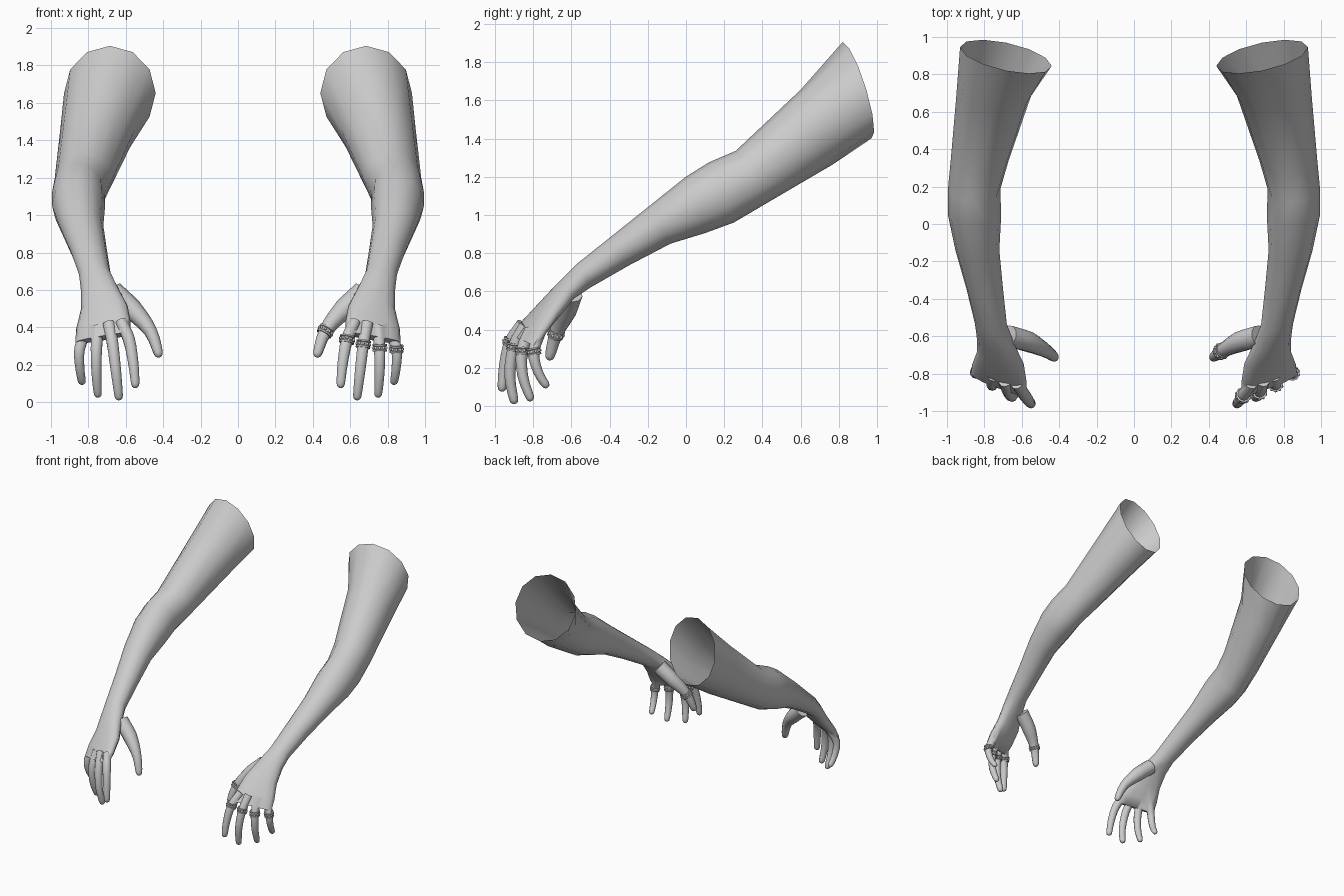
import bpy, bmesh, math
from mathutils import Vector, Matrix

if "Cube" in bpy.data.objects:
    bpy.data.objects.remove(bpy.data.objects["Cube"])

SIDES = 12


def add_object(name, bm):
    bmesh.ops.recalc_face_normals(bm, faces=bm.faces)
    mesh = bpy.data.meshes.new(name)
    bm.to_mesh(mesh)
    bm.free()
    obj = bpy.data.objects.new(name, mesh)
    bpy.context.collection.objects.link(obj)
    return obj


def smooth(obj, degrees):
    bpy.ops.object.select_all(action='DESELECT')
    obj.select_set(True)
    bpy.context.view_layer.objects.active = obj
    bpy.ops.object.shade_smooth_by_angle(angle=math.radians(degrees))


def loft(name, rings, closed=False):
    """Skin a list of point rings; capped at both ends unless closed."""
    bm = bmesh.new()
    rows = [[bm.verts.new(p) for p in ring] for ring in rings]
    pairs = list(zip(rows, rows[1:])) + ([(rows[-1], rows[0])] if closed else [])
    for a, b in pairs:
        n = len(a)
        for i in range(n):
            bm.faces.new((a[i], a[(i + 1) % n], b[(i + 1) % n], b[i]))
    if not closed:
        bm.faces.new(rows[0])
        bm.faces.new(rows[-1])
    return add_object(name, bm)


def power(t, p):
    return math.copysign(abs(t) ** p, t)


def section(top, bottom, xmin, xmax, dy=0, dz=0, p=1):
    """Oval cross-section from its top and bottom (y, z) and its x range."""
    c = Vector(((xmin + xmax) / 2, (top[0] + bottom[0]) / 2, (top[1] + bottom[1]) / 2))
    u = Vector(((xmax - xmin) / 2, dy, dz))
    v = Vector((0, top[0] - bottom[0], top[1] - bottom[1])) / 2
    angles = [2 * math.pi * i / SIDES for i in range(SIDES)]
    return [c + u * power(math.cos(a), p) + v * power(math.sin(a), p) for a in angles]


def circle(c, direction, r, n=10):
    z = direction.normalized()
    x = Vector((1, 0, 0)).cross(z).normalized()
    y = z.cross(x)
    return [c + r * (x * math.cos(2 * math.pi * i / n) + y * math.sin(2 * math.pi * i / n))
            for i in range(n)]


def digit(name, points, radii):
    """Curved tapering finger with a rounded tip."""
    pts = [Vector(p) for p in points]
    ext = [2 * pts[0] - pts[1]] + pts + [2 * pts[-1] - pts[-2]]
    path = []
    for k in range(len(pts) - 1):
        p0, p1, p2, p3 = ext[k:k + 4]
        for t in (0, 1 / 3, 2 / 3):
            c = 0.5 * (2 * p1 + (p2 - p0) * t + (2 * p0 - 5 * p1 + 4 * p2 - p3) * t ** 2
                       + (3 * p1 - p0 - 3 * p2 + p3) * t ** 3)
            path.append((c, radii[k] * (1 - t) + radii[k + 1] * t))
    end = (pts[-1] - pts[-2]).normalized()
    r = radii[-1]
    for a in (0, 35, 65, 82):
        a = math.radians(a)
        path.append((pts[-1] - end * r * (1 - math.sin(a)), r * math.cos(a)))
    rings = []
    for k, (c, rad) in enumerate(path):
        d = path[min(k + 1, len(path) - 1)][0] - path[max(k - 1, 0)][0]
        rings.append(circle(c, d, rad))
    return loft(name, rings)


# Arm from open shoulder end to knuckles
arm = loft("ringed_arm", [
    section((.82, 1.905), (.97, 1.40), .44, .93, .05),
    section((.60, 1.655), (.77, 1.265), .55, .95),
    section((.26, 1.335), (.42, 1.06), .67, .98),
    section((.12, 1.275), (.25, .96), .715, .995),
    section((0, 1.20), (.10, .905), .71, .995),
    section((-.20, 1.04), (-.08, .85), .72, .955),
    section((-.40, .88), (-.30, .735), .70, .895),
    section((-.57, .745), (-.50, .62), .68, .85),
    section((-.675, .64), (-.59, .56), .635, .84, .02, 0, .9),
    section((-.755, .54), (-.675, .47), .59, .84, .03, -.01, .8),
    section((-.83, .44), (-.76, .385), .575, .865, .045, -.02, .75),
    section((-.88, .355), (-.825, .33), .575, .87, .055, -.025, .75),
])

# Fingers and thumb: root, ring position, middle, tip
digits = {
    "thumb": ([(.67, -.60, .59), (.565, -.63, .495), (.468, -.68, .38), (.418, -.718, .24)],
              [.06, .056, .036, .025]),
    "index": ([(.625, -.855, .43), (.583, -.918, .335), (.56, -.95, .21), (.547, -.965, .075)],
              [.032, .033, .029, .023]),
    "middle": ([(.69, -.84, .42), (.67, -.90, .31), (.652, -.922, .16), (.635, -.897, .01)],
               [.034, .032, .029, .023]),
    "third": ([(.75, -.81, .40), (.757, -.857, .29), (.757, -.855, .16), (.748, -.81, .025)],
              [.034, .032, .028, .022]),
    "little": ([(.805, -.76, .40), (.847, -.797, .285), (.845, -.775, .18), (.832, -.725, .095)],
               [.032, .030, .025, .021]),
}
helpers = []
for name, (pts, radii) in digits.items():
    d = digit(name, pts, radii)
    mod = arm.modifiers.new(name, 'BOOLEAN')
    mod.operation, mod.solver, mod.object = 'UNION', 'EXACT', d
    helpers.append(d)
bpy.context.view_layer.update()
mesh = bpy.data.meshes.new_from_object(arm.evaluated_get(bpy.context.evaluated_depsgraph_get()))
arm.modifiers.clear()
arm.data = mesh
for h in helpers:
    bpy.data.objects.remove(h)

# Open the shoulder end
bm = bmesh.new()
bm.from_mesh(mesh)
caps = [f for f in bm.faces if min(v.co.y for v in f.verts) > .795]
bmesh.ops.delete(bm, geom=caps, context='FACES')
bm.to_mesh(mesh)
bm.free()

# Mirrored bare arm
bare = bpy.data.objects.new("bare_arm", mesh.copy())
bare.data.transform(Matrix.Scale(-1, 4, (1, 0, 0)))
bare.data.flip_normals()
bpy.context.collection.objects.link(bare)
smooth(arm, 65)
smooth(bare, 65)

# Finger rings: rimmed band with a row of beads
for name, (pts, radii) in digits.items():
    k = 2 if name == "thumb" else 1
    c = Vector(pts[k])
    axis = (Vector(pts[k + 1]) - Vector(pts[k - 1])).normalized()
    if k == 1:
        axis = (Vector(pts[2]) - c).normalized()
    r = radii[k]
    profile = [(r - .002, -.02), (r + .007, -.02), (r + .007, -.012), (r + .003, -.009),
               (r + .003, .009), (r + .007, .012), (r + .007, .02), (r - .002, .02)]
    band = loft(name + "_ring", [circle(c + axis * h, axis, rad, 20) for rad, h in profile], True)
    smooth(band, 35)
    bm = bmesh.new()
    for p in circle(c, axis, r + .004, 10):
        bmesh.ops.create_uvsphere(bm, u_segments=8, v_segments=6, radius=.008,
                                  matrix=Matrix.Translation(p))
    smooth(add_object(name + "_ring_beads", bm), 60)
